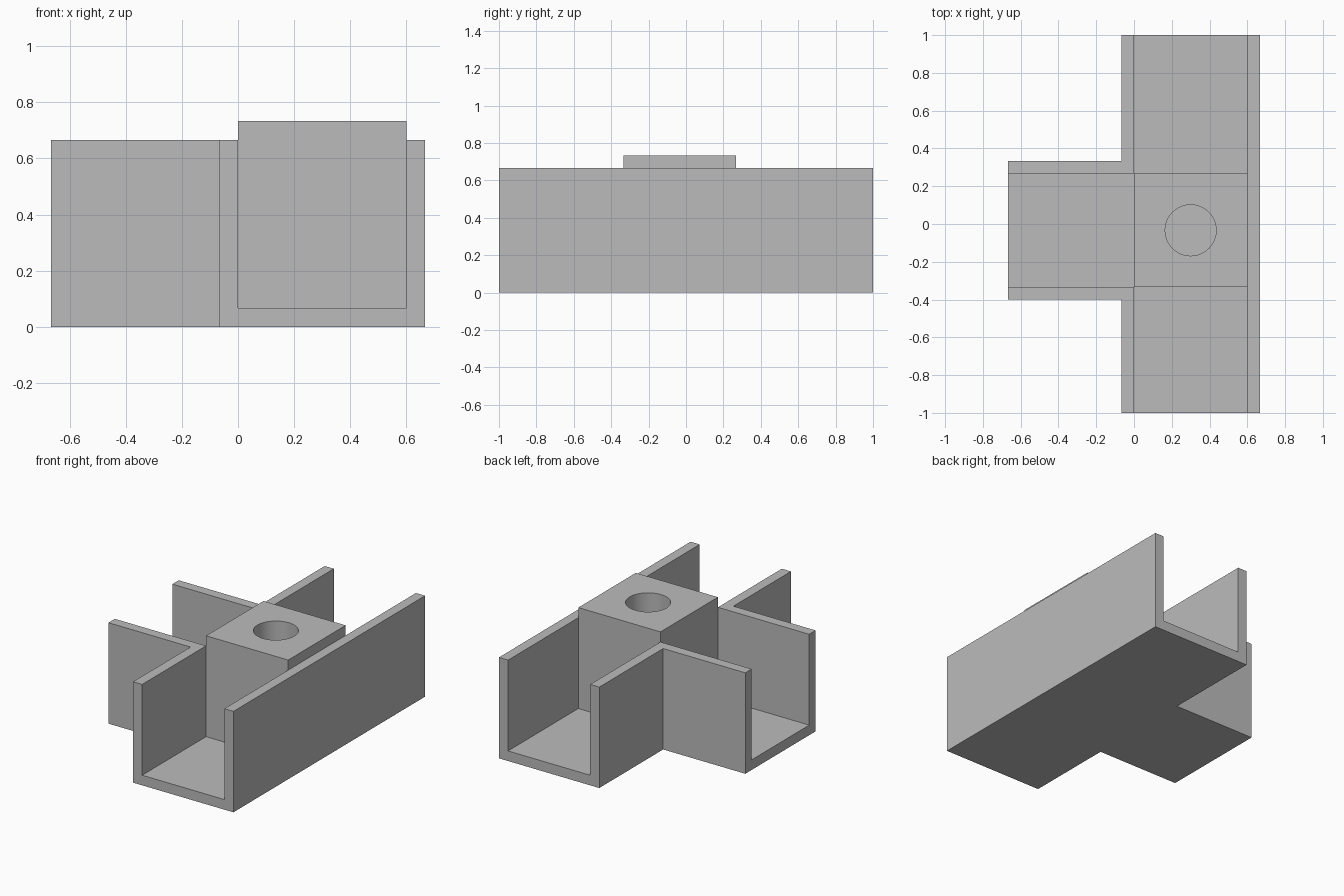
import bpy
import bmesh

default = bpy.data.objects.get("Cube")
if default:
    bpy.data.objects.remove(default, do_unlink=True)

# Main dimensions
WALL = 1 / 15
FLOOR = WALL
RIM = 10 * WALL            # height of the channel walls
LEFT, RIGHT = 0.0, 0.6     # inside of the long channel
FRONT, BACK = -5 * WALL, 4 * WALL   # inside of the side branch
BRANCH_END = -10 * WALL
CENTRE_Y = (FRONT + BACK) / 2

grey = bpy.data.materials.new("plain grey")
grey.use_nodes = True
colour = (0.5, 0.5, 0.5, 1)
grey.diffuse_color = colour
grey.node_tree.nodes["Principled BSDF"].inputs["Base Color"].default_value = colour


def prism(name, outline, bottom, top):
    """Extrude a flat outline upwards into a solid."""
    bm = bmesh.new()
    face = bm.faces.new([bm.verts.new((x, y, bottom)) for x, y in outline])
    extruded = bmesh.ops.extrude_face_region(bm, geom=[face], use_keep_orig=True)
    verts = [v for v in extruded["geom"] if isinstance(v, bmesh.types.BMVert)]
    bmesh.ops.translate(bm, verts=verts, vec=(0, 0, top - bottom))
    bmesh.ops.recalc_face_normals(bm, faces=bm.faces)
    mesh = bpy.data.meshes.new(name)
    bm.to_mesh(mesh)
    bm.free()
    mesh.materials.append(grey)
    obj = bpy.data.objects.new(name, mesh)
    bpy.context.collection.objects.link(obj)
    return obj


def tee(grow, end_x, end_y):
    """T-shaped outline, widened by grow on each side of both channels."""
    x0, x1 = LEFT - grow, RIGHT + grow
    y0, y1 = FRONT - grow, BACK + grow
    return [(x0, -end_y), (x1, -end_y), (x1, end_y), (x0, end_y),
            (x0, y1), (end_x, y1), (end_x, y0), (x0, y0)]


def cut(target, cutter):
    """Subtract the cutter, apply the result and remove the cutter."""
    cutter.hide_render = True
    mod = target.modifiers.new("cut", "BOOLEAN")
    mod.operation = "DIFFERENCE"
    mod.solver = "EXACT"
    mod.object = cutter
    bpy.context.view_layer.objects.active = target
    bpy.ops.object.modifier_apply(modifier=mod.name)
    bpy.data.objects.remove(cutter, do_unlink=True)


# T-shaped open channel with floor and walls
channel = prism("tee_channel", tee(WALL, BRANCH_END, 1), 0, RIM)
cut(channel, prism("channel_cutter", tee(0, BRANCH_END - 0.2, 1.2), FLOOR, 1))

# Raised block at the crossing, with a round hole down to the floor
block = prism("centre_block",
              [(LEFT, FRONT), (RIGHT, FRONT), (RIGHT, BACK), (LEFT, BACK)],
              FLOOR, RIM + WALL)
bpy.ops.mesh.primitive_cylinder_add(
    vertices=64, radius=0.135, depth=2,
    location=((LEFT + RIGHT) / 2, CENTRE_Y, RIM / 2))
drill = bpy.context.object
drill.data.materials.append(grey)
cut(block, drill)

# Smooth the hole while keeping every corner sharp
bpy.ops.object.select_all(action="DESELECT")
block.select_set(True)
bpy.context.view_layer.objects.active = block
bpy.ops.object.shade_smooth_by_angle()
